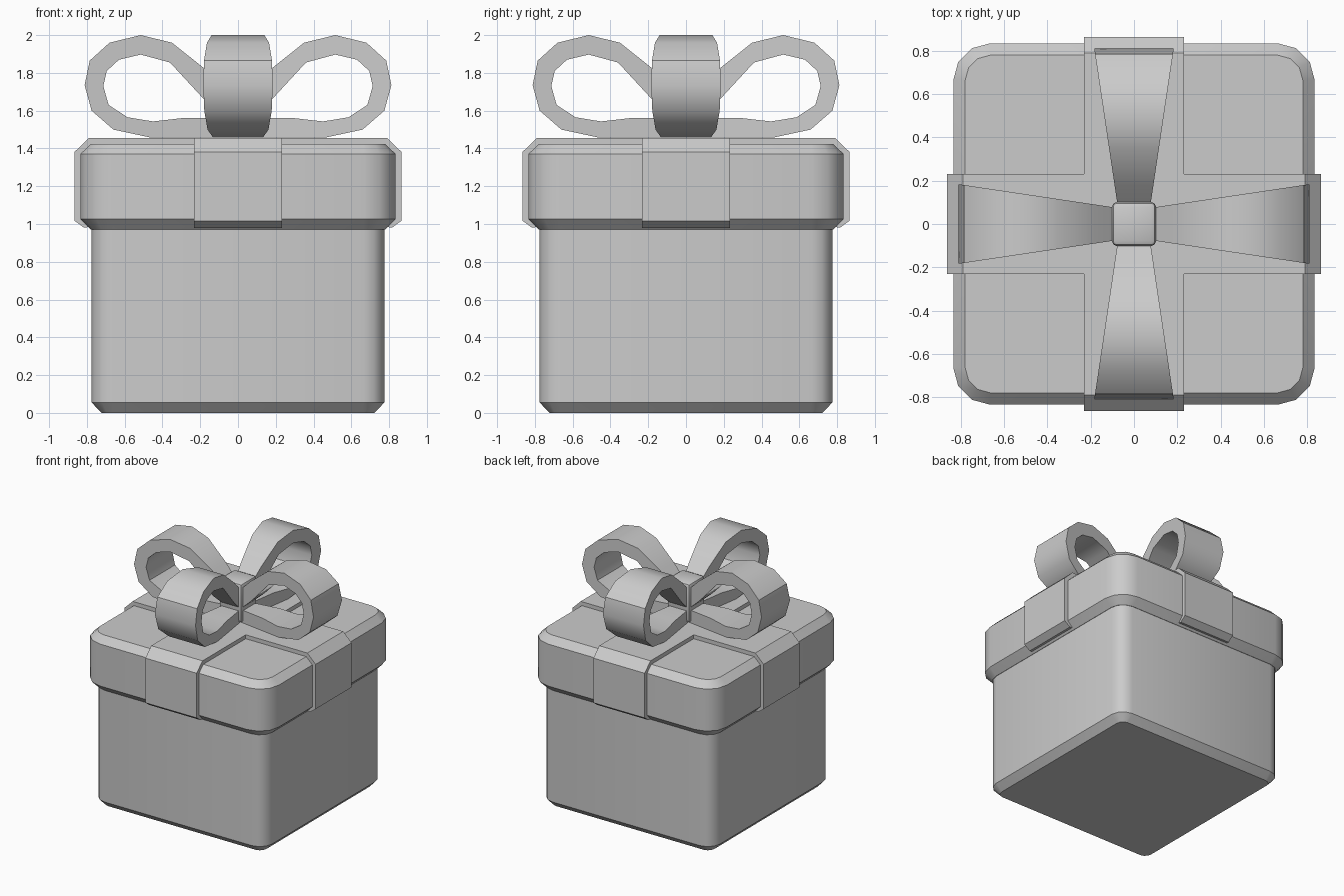
import bpy, bmesh, math
from mathutils import Matrix

if "Cube" in bpy.data.objects:
    bpy.data.objects.remove(bpy.data.objects["Cube"])

CORE = 0.665  # corner-arc centre shared by box and lid


def finish(name, bm):
    bmesh.ops.recalc_face_normals(bm, faces=bm.faces)
    me = bpy.data.meshes.new(name)
    bm.to_mesh(me)
    bm.free()
    ob = bpy.data.objects.new(name, me)
    bpy.context.collection.objects.link(ob)
    bpy.ops.object.select_all(action='DESELECT')
    ob.select_set(True)
    bpy.context.view_layer.objects.active = ob
    bpy.ops.object.shade_smooth_by_angle(angle=math.radians(35))


def rounded_block(name, levels, segs=3):
    """Stack of rounded squares given as (half size, z)."""
    bm = bmesh.new()
    rings = []
    for half, z in levels:
        r, ring = half - CORE, []
        for q in range(4):
            cx = CORE if q in (0, 3) else -CORE
            cy = CORE if q in (0, 1) else -CORE
            for i in range(segs + 1):
                a = math.pi / 2 * (q + i / segs)
                ring.append(bm.verts.new((cx + r * math.cos(a), cy + r * math.sin(a), z)))
        rings.append(ring)
    n = len(rings[0])
    for lo, hi in zip(rings, rings[1:]):
        for i in range(n):
            j = (i + 1) % n
            bm.faces.new((lo[i], lo[j], hi[j], hi[i]))
    bm.faces.new(rings[0])
    bm.faces.new(rings[-1])
    finish(name, bm)


def band(name, outer, inner, width, turn):
    """Thick ribbon along +x, half width given by width(x), turned about z."""
    bm = bmesh.new()
    rows = []
    for (xo, zo), (xi, zi) in zip(outer, inner):
        w, v = width(xo), width(xi)
        rows.append([bm.verts.new(p) for p in
                     ((xo, -w, zo), (xo, w, zo), (xi, v, zi), (xi, -v, zi))])
    for a, b in zip(rows, rows[1:]):
        for i in range(4):
            j = (i + 1) % 4
            bm.faces.new((a[i], a[j], b[j], b[i]))
    bm.faces.new(rows[0])
    bm.faces.new(rows[-1])
    bm.transform(Matrix.Rotation(turn, 4, 'Z'))
    finish(name, bm)


# Box and lid
rounded_block("box", [(0.722, 0), (0.775, 0.055), (0.775, 0.99)])
rounded_block("lid", [(0.778, 0.97), (0.835, 1.027), (0.835, 1.37), (0.78, 1.423)])

# Ribbon profile over the lid (mitred at the centre)
rib_out = [(0, 1.455), (0.232, 1.455), (0.79, 1.455), (0.865, 1.382), (0.865, 1.017), (0.815, 0.98)]
rib_in = [(0, 1.42), (0.232, 1.42), (0.775, 1.42), (0.828, 1.368), (0.828, 1.03), (0.785, 0.985)]

# Bow loop profile, from the knot over the top and back underneath
loop_out = [(0.06, 1.71), (0.18, 1.825), (0.35, 1.96), (0.515, 2.0), (0.68, 1.96), (0.785, 1.865),
            (0.812, 1.735), (0.775, 1.6), (0.66, 1.5), (0.46, 1.457), (0.25, 1.457), (0.05, 1.457)]
loop_in = [(0.08, 1.57), (0.18, 1.66), (0.36, 1.855), (0.515, 1.897), (0.63, 1.87), (0.695, 1.81),
           (0.713, 1.73), (0.685, 1.63), (0.585, 1.565), (0.45, 1.543), (0.30, 1.56), (0.08, 1.56)]

for k, side in enumerate(("right", "back", "left", "front")):
    a = k * math.pi / 2
    band("ribbon_" + side, rib_out, rib_in, lambda x: max(0.001, min(x, 0.232)), a)
    band("bow_loop_" + side, loop_out, loop_in, lambda x: 0.063 + 0.149 * x, a)

# Knot with softened edges
bm = bmesh.new()
bmesh.ops.create_cube(bm, size=1, matrix=Matrix.Translation((0, 0, 1.62)) @ Matrix.Diagonal((0.205, 0.205, 0.32, 1)))
bmesh.ops.bevel(bm, geom=bm.edges[:], offset=0.025, segments=2, profile=0.5, affect='EDGES')
finish("knot", bm)
